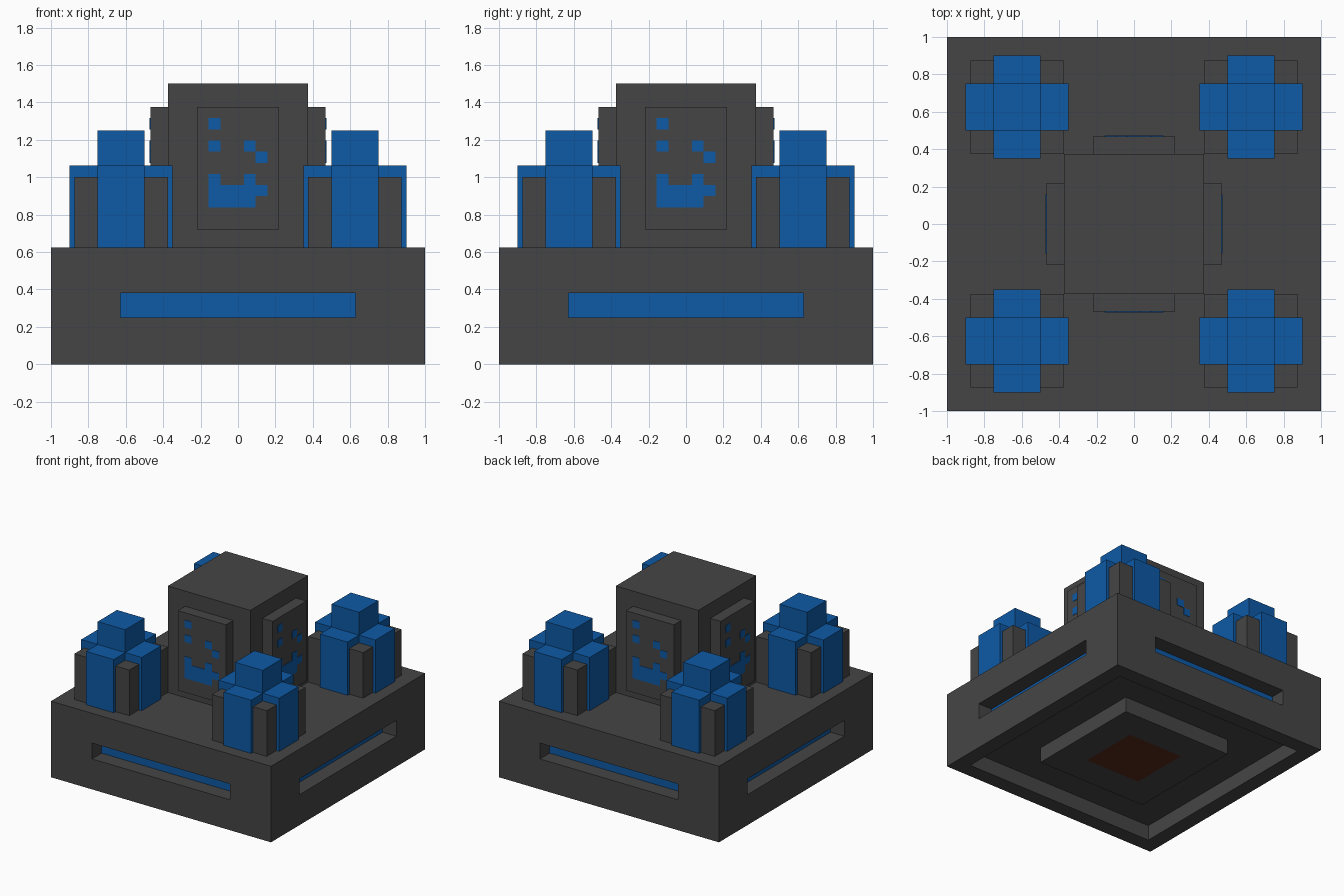
import bpy, bmesh, math
from mathutils import Matrix, Vector

if "Cube" in bpy.data.objects:
    bpy.data.objects.remove(bpy.data.objects["Cube"])


def material(name, rgb):
    m = bpy.data.materials.new(name)
    m.diffuse_color = (*rgb, 1)
    m.use_nodes = True
    m.node_tree.nodes["Principled BSDF"].inputs["Base Color"].default_value = m.diffuse_color
    return m


GREY = material("dark grey", (0.06, 0.06, 0.06))
BLUE = material("blue", (0.004, 0.102, 0.38))
RED = material("dark red", (0.1, 0.02, 0.01))


def finish(name, bm, *mats):
    bmesh.ops.remove_doubles(bm, verts=bm.verts, dist=1e-5)
    bmesh.ops.recalc_face_normals(bm, faces=bm.faces)
    mesh = bpy.data.meshes.new(name)
    bm.to_mesh(mesh)
    bm.free()
    for m in mats:
        mesh.materials.append(m)
    ob = bpy.data.objects.new(name, mesh)
    bpy.context.collection.objects.link(ob)
    return ob


def add_box(bm, lo, hi, turn=Matrix()):
    lo, hi = Vector(lo), Vector(hi)
    mat = turn @ Matrix.Translation((lo + hi) / 2) @ Matrix.Diagonal((*(hi - lo), 1))
    bmesh.ops.create_cube(bm, size=1, matrix=mat)


def add_rings(bm, rings, cap_index):
    """Join successive four-point rings with quads and close the last one."""
    loops = [[bm.verts.new(p) for p in ring] for ring in rings]
    for a, b in zip(loops, loops[1:]):
        for i in range(4):
            j = (i + 1) % 4
            bm.faces.new((a[i], a[j], b[j], b[i]))
    bm.faces.new(loops[-1]).material_index = cap_index


TURNS = [Matrix.Rotation(k * math.pi / 2, 4, 'Z') for k in range(4)]
BASE_TOP = 0.625

# Base: four slotted sides, flat top, stepped underside with a red centre
bm = bmesh.new()
for turn in TURNS:
    rings = []
    for half, z0, z1, y in ((1, 0, BASE_TOP, -1), (0.627, 0.25, 0.38, -1),
                            (0.627, 0.25, 0.38, -0.875)):
        rings.append([turn @ Vector(p) for p in
                      ((-half, y, z0), (half, y, z0), (half, y, z1), (-half, y, z1))])
    add_rings(bm, rings, 1)


def square(h, z):
    return [(-h, -h, z), (h, -h, z), (h, h, z), (-h, h, z)]


add_rings(bm, [square(1, BASE_TOP)], 0)
add_rings(bm, [square(1, 0), square(0.875, 0), square(0.875, 0.125),
               square(0.5, 0.125), square(0.5, 0), square(0.25, 0)], 2)
finish("base", bm, GREY, BLUE, RED)

# Central tower
bm = bmesh.new()
add_box(bm, (-0.375, -0.375, BASE_TOP), (0.375, 0.375, 1.5))
finish("tower", bm, GREY)

# Raised panels with small lit cells, one on each tower side
CELLS = (".......", ".#.....", ".......", ".#..#..", ".....#.", ".......",
         ".#..#..", ".#####.", ".####..", ".......", ".......")
PW, PZ0, PZ1, PY = 0.219, 0.72, 1.375, -0.469
cw, ch = 2 * PW / 7, (PZ1 - PZ0) / 11
for n, turn in enumerate(TURNS):
    bm = bmesh.new()
    add_box(bm, (-PW, PY, PZ0), (PW, -0.375, PZ1), turn)
    finish(f"tower_panel_{n}", bm, GREY)
    bm = bmesh.new()
    for row, line in enumerate(CELLS):
        for col, c in enumerate(line):
            if c == "#":
                x, z = -PW + col * cw, PZ1 - row * ch
                add_box(bm, (x, PY - 0.003, z - ch), (x + cw, PY + 0.003, z), turn)
    finish(f"panel_lights_{n}", bm, BLUE)

# Corner clusters: grey core, blue crossed bands and a taller blue post
for x in (-0.625, 0.625):
    for y in (-0.625, 0.625):
        for part, hx, hy, top, mat in (("core", 0.25, 0.25, 1.0, GREY),
                                       ("band_x", 0.275, 0.125, 1.0625, BLUE),
                                       ("band_y", 0.125, 0.275, 1.0625, BLUE),
                                       ("post", 0.125, 0.125, 1.25, BLUE)):
            bm = bmesh.new()
            add_box(bm, (x - hx, y - hy, BASE_TOP), (x + hx, y + hy, top))
            finish(f"corner_{part}", bm, mat)
